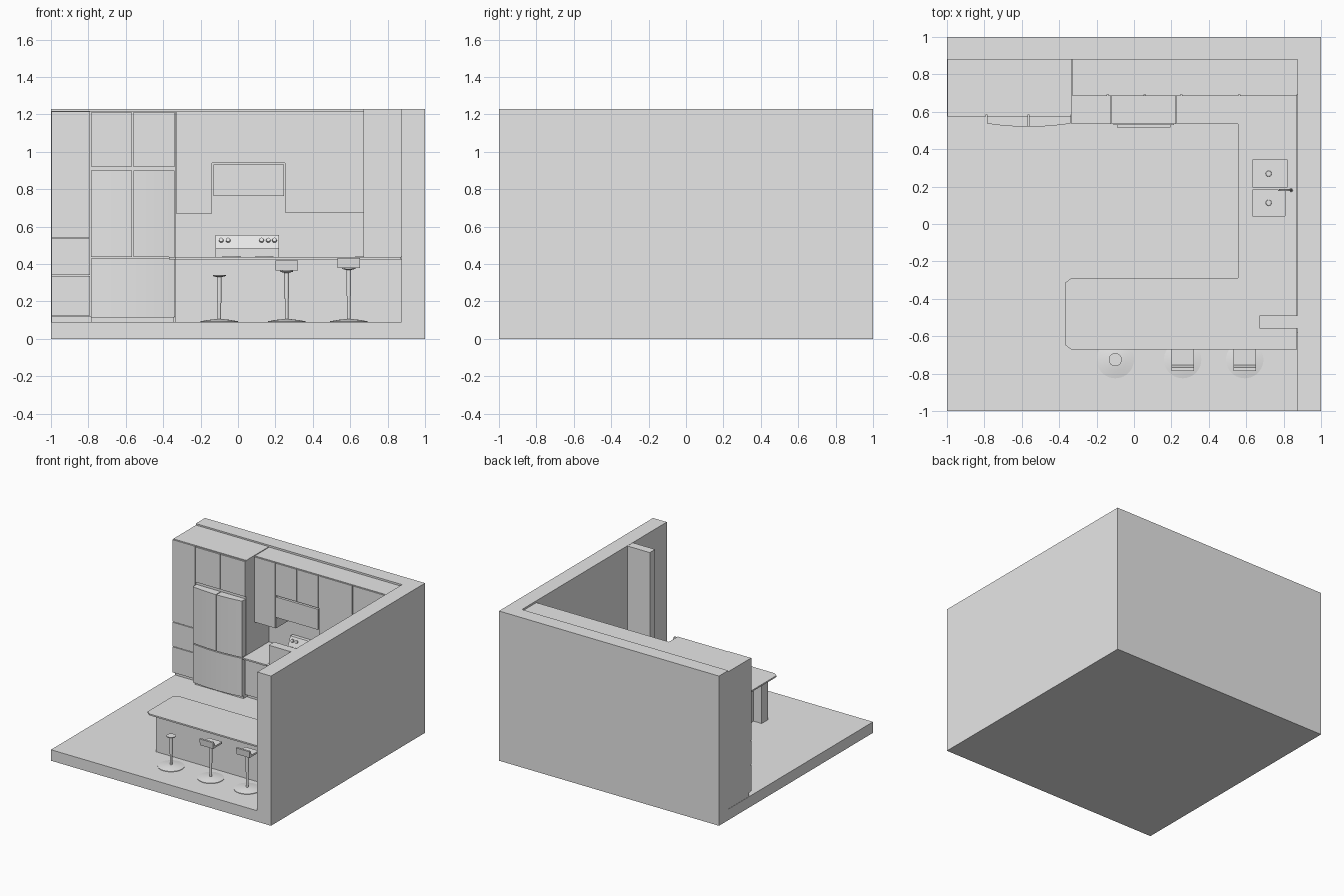
import bpy, bmesh, math
from mathutils import Vector

if "Cube" in bpy.data.objects:
    bpy.data.objects.remove(bpy.data.objects["Cube"])

mat = bpy.data.materials.new("light_grey")
mat.diffuse_color = (0.8, 0.8, 0.8, 1)
mat.use_nodes = True
mat.node_tree.nodes["Principled BSDF"].inputs["Base Color"].default_value = mat.diffuse_color


def finish(name, bm, smooth=False):
    bmesh.ops.recalc_face_normals(bm, faces=bm.faces)
    me = bpy.data.meshes.new(name)
    bm.to_mesh(me)
    bm.free()
    me.materials.append(mat)
    ob = bpy.data.objects.new(name, me)
    bpy.context.collection.objects.link(ob)
    if smooth:
        bpy.ops.object.select_all(action='DESELECT')
        bpy.context.view_layer.objects.active = ob
        ob.select_set(True)
        bpy.ops.object.shade_smooth_by_angle(angle=math.radians(35))
    return ob


def box(name, x0, x1, y0, y1, z0, z1):
    bm = bmesh.new()
    bmesh.ops.create_cube(bm, size=1)
    for v in bm.verts:
        v.co = Vector((x1 if v.co.x > 0 else x0, y1 if v.co.y > 0 else y0, z1 if v.co.z > 0 else z0))
    return finish(name, bm)


def prism(name, pts, offset, smooth=False):
    """Closed outline of 3D points pushed along an offset."""
    bm = bmesh.new()
    face = bm.faces.new([bm.verts.new(p) for p in pts])
    ext = bmesh.ops.extrude_face_region(bm, geom=[face], use_keep_orig=True)
    verts = [g for g in ext["geom"] if isinstance(g, bmesh.types.BMVert)]
    bmesh.ops.translate(bm, verts=verts, vec=offset)
    return finish(name, bm, smooth)


def lathe(name, x, y, profile, n=32):
    """Revolve (radius, z) pairs, starting and ending on the axis."""
    bm = bmesh.new()
    vs = [bm.verts.new((x + r, y, z)) for r, z in profile]
    es = [bm.edges.new(p) for p in zip(vs, vs[1:])]
    bmesh.ops.spin(bm, geom=vs + es, cent=(x, y, 0), axis=(0, 0, 1), angle=math.tau, steps=n)
    bmesh.ops.remove_doubles(bm, verts=bm.verts, dist=1e-5)
    return finish(name, bm, True)


def cut(ob, cutter):
    m = ob.modifiers.new("cut", 'BOOLEAN')
    m.operation, m.object, m.solver = 'DIFFERENCE', cutter, 'EXACT'
    bpy.context.view_layer.objects.active = ob
    bpy.ops.object.modifier_apply(modifier=m.name)


# Room shell
box("floor", -1, 1, -1, 1, 0, 0.09)
box("back_wall", -1, 1, 0.88, 1, 0.09, 1.23)
box("right_wall", 0.875, 1, -1, 0.88, 0.09, 1.23)
box("partition", 0.672, 0.875, -0.56, -0.49, 0.437, 1.228)

# Tall cabinets and the surround of the fridge
box("tall_cabinet", -0.998, -0.335, 0.585, 0.88, 0.12, 1.218)
box("tall_toe_kick", -0.998, -0.335, 0.61, 0.88, 0.09, 0.12)
for i, (x0, x1, z0, z1) in enumerate([
        (-0.998, -0.792, 0.125, 0.335), (-0.998, -0.792, 0.34, 0.537), (-0.998, -0.792, 0.542, 1.215),
        (-0.787, -0.567, 0.922, 1.21), (-0.561, -0.337, 0.922, 1.21)]):
    box(f"tall_door_{i}", x0, x1, 0.575, 0.585, z0, z1)


# Fridge with bowed doors
def bowed(name, x0, x1, z0, z1):
    pts = [(x1, 0.585, z0), (x0, 0.585, z0)]
    for i in range(13):
        x = x0 + (x1 - x0) * i / 12
        t = (x + 0.563) / 0.223
        pts.append((x, 0.52 + 0.017 * t * t, z0))
    prism(name, pts, (0, 0, z1 - z0), True)


bowed("fridge_left_door", -0.787, -0.566, 0.437, 0.9)
bowed("fridge_right_door", -0.56, -0.34, 0.437, 0.9)
bowed("fridge_drawer", -0.787, -0.34, 0.115, 0.43)
box("fridge_plinth", -0.785, -0.342, 0.56, 0.61, 0.09, 0.115)

# Upper cabinets, each a body with a door in front
for i, (x0, x1, z0, z1) in enumerate([
        (-0.332, -0.14, 0.67, 1.215), (-0.14, 0.057, 0.94, 1.215), (0.057, 0.252, 0.94, 1.215),
        (0.252, 0.562, 0.675, 1.215), (0.562, 0.875, 0.675, 1.215)]):
    box(f"upper_cabinet_{i}", x0, x1, 0.693, 0.88, z0, z1)
    box(f"upper_door_{i}", x0 + 0.004, x1 - 0.004, 0.685, 0.693, z0 + 0.005, z1 - 0.005)
box("range_hood", -0.132, 0.247, 0.685, 0.88, 0.765, 0.933)

# Base cabinets with toe kicks
CT, CB = 0.437, 0.425
box("left_base", -0.332, -0.122, 0.565, 0.88, 0.125, CB)
box("corner_base", 0.227, 0.59, 0.565, 0.88, 0.125, CB)
side_base = box("sink_base", 0.59, 0.873, -0.5, 0.88, 0.125, CB)
box("left_toe_kick", -0.332, -0.122, 0.6, 0.88, 0.09, 0.125)
box("corner_toe_kick", 0.227, 0.62, 0.6, 0.88, 0.09, 0.125)
box("side_toe_kick", 0.62, 0.873, -0.5, 0.88, 0.09, 0.125)
box("peninsula_front_panel", -0.338, 0.873, -0.58, -0.5, 0.09, CB)
box("peninsula_base", -0.265, 0.59, -0.5, -0.325, 0.125, CB)
box("peninsula_toe_kick", -0.265, 0.62, -0.5, -0.36, 0.09, 0.125)
for i, (x0, x1) in enumerate([(-0.327, -0.127), (0.232, 0.56)]):
    box(f"back_base_door_{i}", x0, x1, 0.556, 0.565, 0.13, 0.415)
for i in range(4):
    y = -0.3 + i * 0.21
    box(f"side_base_door_{i}", 0.581, 0.59, y, y + 0.205, 0.13, 0.415)
    x = -0.262 + i * 0.21
    box(f"peninsula_door_{i}", x, x + 0.205, -0.325, -0.316, 0.13, 0.415)

# Countertops
box("left_countertop", -0.335, -0.122, 0.535, 0.88, CB, CT)
outline = [(0.227, 0.88), (0.227, 0.535), (0.557, 0.535), (0.557, -0.29), (-0.335, -0.29),
           (-0.37, -0.315), (-0.37, -0.645), (-0.335, -0.672), (0.872, -0.672), (0.872, 0.88)]
counter = prism("main_countertop", [(x, y, CB) for x, y in outline], (0, 0, CT - CB))

# Double sink: holes through the counter, rims and drains
for i, (x1, y0, y1) in enumerate([(0.825, 0.193, 0.345), (0.81, 0.04, 0.187)]):
    hole = box("hole", 0.63, x1, y0, y1, 0.33, 0.5)
    cut(counter, hole)
    cut(side_base, hole)
    rim = box(f"sink_rim_{i}", 0.626, x1 + 0.004, y0 - 0.003, y1 + 0.003, 0.436, 0.4395)
    inner = box("inner", 0.634, x1 - 0.004, y0 + 0.004, y1 - 0.004, 0.3, 0.5)
    cut(rim, inner)
    for helper in (hole, inner):
        bpy.data.objects.remove(helper)
    lathe(f"sink_drain_{i}", 0.72, (y0 + y1) / 2, [(0, 0.33), (0.016, 0.33), (0.014, 0.333), (0, 0.333)], 20)

# Faucet: a bent tube and a lever
cu = bpy.data.curves.new("faucet", 'CURVE')
cu.dimensions, cu.bevel_depth, cu.use_fill_caps = '3D', 0.005, True
path = [(0.84, 0.437)] + [(0.808 + 0.032 * math.cos(a * math.pi / 8), 0.51 + 0.032 * math.sin(a * math.pi / 8))
                          for a in range(9)] + [(0.776, 0.495)]
sp = cu.splines.new('POLY')
sp.points.add(len(path) - 1)
for p, (x, z) in zip(sp.points, path):
    p.co = (x, 0.181, z, 1)
cu.materials.append(mat)
bpy.context.collection.objects.link(bpy.data.objects.new("faucet", cu))
lathe("faucet_base", 0.84, 0.181, [(0, 0.437), (0.009, 0.437), (0.008, 0.455), (0, 0.455)], 20)

# Stove with sloped control panel and knobs
box("stove_body", -0.118, 0.223, 0.545, 0.88, 0.09, 0.43)
box("stove_top", -0.12, 0.225, 0.535, 0.88, 0.43, 0.438)
box("oven_door", -0.11, 0.215, 0.53, 0.545, 0.18, 0.4)
box("oven_handle", -0.09, 0.195, 0.515, 0.53, 0.372, 0.384)
prism("stove_control_panel", [(-0.12, y, z) for y, z in
      [(0.88, 0.438), (0.835, 0.438), (0.835, 0.483), (0.82, 0.483), (0.85, 0.555), (0.88, 0.555)]], (0.34, 0, 0))
for i, x in enumerate([-0.09, -0.053, 0.126, 0.162, 0.195]):
    knob = lathe(f"stove_knob_{i}", 0, 0, [(0, -0.003), (0.013, -0.003), (0.011, 0.012), (0, 0.012)], 20)
    knob.location = (x, 0.838, 0.526)
    knob.rotation_euler.x = math.radians(67)
for i, (x, y) in enumerate([(-0.035, 0.61), (0.14, 0.61), (-0.035, 0.75), (0.14, 0.75)]):
    lathe(f"burner_{i}", x, y, [(0, 0.437), (0.05, 0.437), (0.05, 0.441), (0, 0.441)])

# Stools: disc foot, two-stage post, mounting disc and an L-shaped seat
for i, (x, top, seat) in enumerate([(-0.1, 0.342, False), (0.26, 0.365, True), (0.592, 0.38, True)]):
    y = -0.725
    lathe(f"stool_{i}_foot", x, y, [(0, 0.09), (0.1, 0.09), (0.1, 0.094), (0.06, 0.101), (0.018, 0.106), (0, 0.106)], 40)
    lathe(f"stool_{i}_post", x, y, [(0, 0.1), (0.009, 0.1), (0.009, top - 0.15), (0.013, top - 0.15),
                                    (0.013, top - 0.012), (0.035, top - 0.006), (0.035, top), (0, top)], 24)
    if seat:
        prism(f"stool_{i}_seat", [(x - 0.06, yy, top + z) for yy, z in
              [(-0.78, 0), (-0.665, 0), (-0.665, 0.016), (-0.755, 0.014), (-0.768, 0.053), (-0.785, 0.053)]],
              (0.12, 0, 0))
